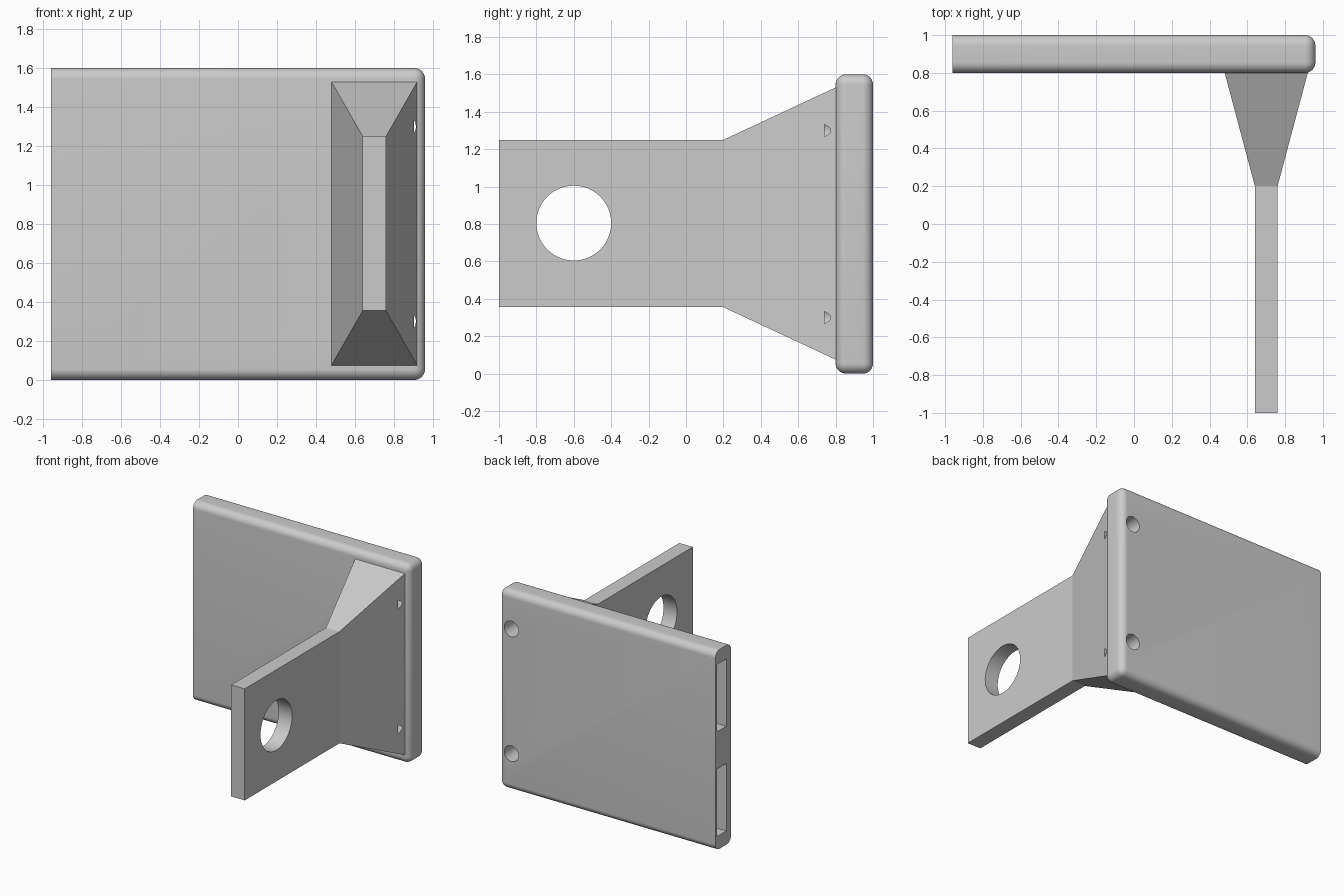
import bpy
import bmesh
from math import pi, radians
from mathutils import Matrix

default = bpy.data.objects.get("Cube")
if default:
    bpy.data.objects.remove(default, do_unlink=True)

grey = bpy.data.materials.new("plain_grey")
grey.use_nodes = True
grey.diffuse_color = (0.6, 0.6, 0.6, 1)
grey.node_tree.nodes["Principled BSDF"].inputs["Base Color"].default_value = (0.6, 0.6, 0.6, 1)


def make_object(name, bm):
    bmesh.ops.recalc_face_normals(bm, faces=bm.faces)
    mesh = bpy.data.meshes.new(name)
    bm.to_mesh(mesh)
    bm.free()
    mesh.materials.append(grey)
    obj = bpy.data.objects.new(name, mesh)
    bpy.context.collection.objects.link(obj)
    return obj


def box_mesh(low, high):
    bm = bmesh.new()
    bmesh.ops.create_cube(bm, size=1)
    for v in bm.verts:
        v.co = [(a + b) / 2 + c * (b - a) for a, b, c in zip(low, high, v.co)]
    return bm


def cylinder(name, centre, radius, depth, axis):
    bm = bmesh.new()
    turn = Matrix.Rotation(pi / 2, 4, "Y" if axis == "X" else "X")
    bmesh.ops.create_cone(bm, cap_ends=True, segments=64, radius1=radius, radius2=radius,
                          depth=depth, matrix=Matrix.Translation(centre) @ turn)
    return make_object(name, bm)


def cut(obj, cutters):
    for cutter in cutters:
        cutter.hide_render = True
        mod = obj.modifiers.new("cut", "BOOLEAN")
        mod.operation = "DIFFERENCE"
        mod.solver = "EXACT"
        mod.object = cutter
    graph = bpy.context.evaluated_depsgraph_get()
    mesh = bpy.data.meshes.new_from_object(obj.evaluated_get(graph))
    obj.modifiers.clear()
    obj.data = mesh


def shade(obj):
    bpy.ops.object.select_all(action="DESELECT")
    obj.select_set(True)
    bpy.context.view_layer.objects.active = obj
    bpy.ops.object.shade_smooth_by_angle(angle=radians(12))


# Plate, rounded everywhere except the square slotted end
bm = box_mesh((-0.96, 0.8, 0), (0.96, 1, 1.6))
rounded = [e for e in bm.edges if any(v.co.x > 0 for v in e.verts)]
bmesh.ops.bevel(bm, geom=rounded, offset=0.055, offset_type="OFFSET", segments=10,
                profile=0.5, affect="EDGES")
plate = make_object("plate", bm)

# Tab that flares out to meet the plate: half width, low z, high z at each y
bm = bmesh.new()
rings = []
for y, half, low, high in ((-1, 0.06, 0.355, 1.25), (0.2, 0.06, 0.355, 1.25),
                           (0.8, 0.22, 0.075, 1.53), (0.85, 0.22, 0.075, 1.53)):
    corners = ((-half, low), (half, low), (half, high), (-half, high))
    rings.append([bm.verts.new((0.7 + x, y, z)) for x, z in corners])
for a, b in zip(rings, rings[1:]):
    for i in range(4):
        j = (i + 1) % 4
        bm.faces.new((a[i], a[j], b[j], b[i]))
bm.faces.new(rings[0])
bm.faces.new(rings[-1])
tab = make_object("flared_tab", bm)

# Cutters: blind screw holes, tab eye and end slots
screws = [cylinder("screw_cutter", (0.85, 0.94, z), 0.063, 0.4, "Y") for z in (0.3, 1.3)]
eye = cylinder("eye_cutter", (0.7, -0.6, 0.805), 0.2, 0.5, "X")
slots = [make_object("slot_cutter", box_mesh((-1.1, 0.86, z), (-0.56, 0.98, z + 0.54)))
         for z in (0.11, 0.95)]

cut(plate, screws + slots)
cut(tab, screws + [eye])
for cutter in screws + slots + [eye]:
    bpy.data.objects.remove(cutter, do_unlink=True)
for part in (plate, tab):
    shade(part)
